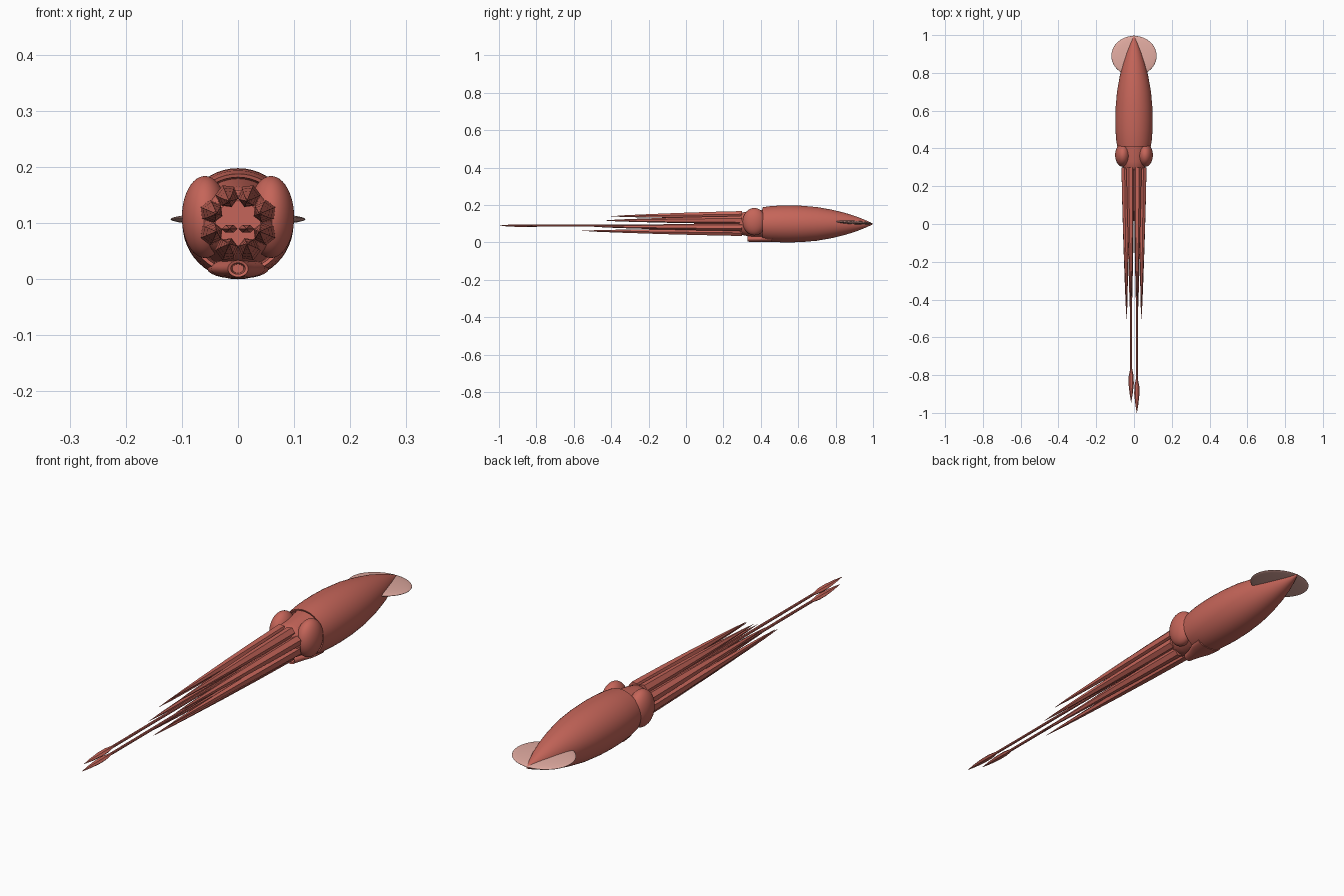
import bpy, bmesh, math
from mathutils import Vector

if "Cube" in bpy.data.objects:
    bpy.data.objects.remove(bpy.data.objects["Cube"], do_unlink=True)


def material(name, rgb):
    m = bpy.data.materials.new(name)
    m.use_nodes = True
    m.diffuse_color = (*rgb, 1)
    m.node_tree.nodes["Principled BSDF"].inputs["Base Color"].default_value = (*rgb, 1)
    return m


SKIN = material("red skin", (0.56, 0.13, 0.10))
FIN = material("pale pink fin", (0.74, 0.40, 0.35))


def finish(obj, mat, smooth=True):
    obj.data.materials.append(mat)
    if smooth:
        bpy.ops.object.select_all(action="DESELECT")
        obj.select_set(True)
        bpy.context.view_layer.objects.active = obj
        bpy.ops.object.shade_smooth_by_angle(angle=math.radians(40))
    return obj


def tube(name, rings, sides, smooth=True, closed=True, turn=0.0):
    """Skin rings of (centre, half width, half height) laid out along y."""
    bm = bmesh.new()
    loops = []
    for centre, rx, rz in rings:
        loops.append([bm.verts.new(Vector(centre) + Vector((
            rx * math.cos(turn + math.tau * i / sides), 0,
            rz * math.sin(turn + math.tau * i / sides)))) for i in range(sides)])
    for a, b in zip(loops, loops[1:]):
        for i in range(sides):
            j = (i + 1) % sides
            bm.faces.new((a[i], a[j], b[j], b[i]))
    if closed:
        bm.faces.new(loops[0])
        bm.faces.new(loops[-1])
    bmesh.ops.remove_doubles(bm, verts=bm.verts, dist=0.00002)
    bmesh.ops.recalc_face_normals(bm, faces=bm.faces)
    mesh = bpy.data.meshes.new(name)
    bm.to_mesh(mesh)
    bm.free()
    obj = bpy.data.objects.new(name, mesh)
    bpy.context.collection.objects.link(obj)
    return finish(obj, SKIN, smooth)


def ellipsoid(name, centre, size, mat, tilt=0.0):
    bpy.ops.mesh.primitive_uv_sphere_add(segments=48, ring_count=24, location=centre,
                                         rotation=(tilt, 0, 0))
    obj = bpy.context.object
    obj.name = name
    obj.scale = size
    return finish(obj, mat)


# Mantle: pointed torpedo with a rim turned inward at the open front
mantle = [(0.46, 0.080), (0.412, 0.083), (0.41, 0.089), (0.45, 0.095), (0.50, 0.098),
          (0.55, 0.099), (0.62, 0.097), (0.70, 0.090), (0.78, 0.076), (0.85, 0.059),
          (0.91, 0.040), (0.96, 0.020), (0.985, 0.009), (1.0, 0.001)]
tube("mantle", [((0, y, 0.099), r, r) for y, r in mantle], 48)

# Head joining the arms to the mantle
head = [(0.27, 0.040), (0.29, 0.058), (0.33, 0.066), (0.38, 0.072), (0.47, 0.081)]
tube("head", [((0, y, 0.1), r, r) for y, r in head], 32)

# Flat round fin crossing the tail
ellipsoid("tail_fin", (0, 0.89, 0.107), (0.12, 0.106, 0.010), FIN, math.radians(-3))

# Funnel under the head, hollow at its front end
funnel = [(0.38, 0.010, 0.008), (0.332, 0.013, 0.010), (0.33, 0.018, 0.015),
          (0.37, 0.030, 0.017), (0.41, 0.048, 0.018), (0.46, 0.055, 0.018)]
tube("funnel", [((0, y, 0.019), rx, rz) for y, rx, rz in funnel], 24)

# Paired eyes, arms and tentacles
ARMS = [(67.5, -0.40), (22.5, -0.44), (-22.5, -0.505), (-67.5, -0.555)]
for side, label in ((1, "left"), (-1, "right")):
    ellipsoid(f"{label}_eye", (side * 0.059, 0.365, 0.111), (0.041, 0.062, 0.073), SKIN)

    # Arms taper slowly, then sharply to a point, drawing inward slightly
    for n, (degrees, tip) in enumerate(ARMS, 1):
        a = math.radians(degrees)
        rings = []
        for t, r in ((0, 0.021), (0.25, 0.0185), (0.5, 0.0145), (0.75, 0.009),
                     (0.9, 0.005), (1, 0.0004)):
            ring = 0.051 - 0.009 * t
            rings.append(((side * ring * math.cos(a), 0.30 + (tip - 0.30) * t,
                           0.101 + ring * math.sin(a)), r, r))
        tube(f"{label}_arm_{n}", rings, 6, smooth=False, turn=a if side > 0 else math.pi - a)

    # Long feeding tentacle with a leaf-shaped club at the end
    end = -1.0 if side > 0 else -0.945
    x = side * 0.015
    tube(f"{label}_tentacle", [((x, 0.30, 0.09), 0.006, 0.006),
                               ((x, -0.82, 0.09), 0.005, 0.005)], 8)
    club = [(0, 0.005, 0.004), (0.22, 0.013, 0.008), (0.45, 0.014, 0.008),
            (0.75, 0.008, 0.005), (1, 0.0005, 0.0005)]
    start = end + 0.18
    tube(f"{label}_club", [((x, start + (end - start) * t, 0.09), rx, rz)
                           for t, rx, rz in club], 6, smooth=False)
